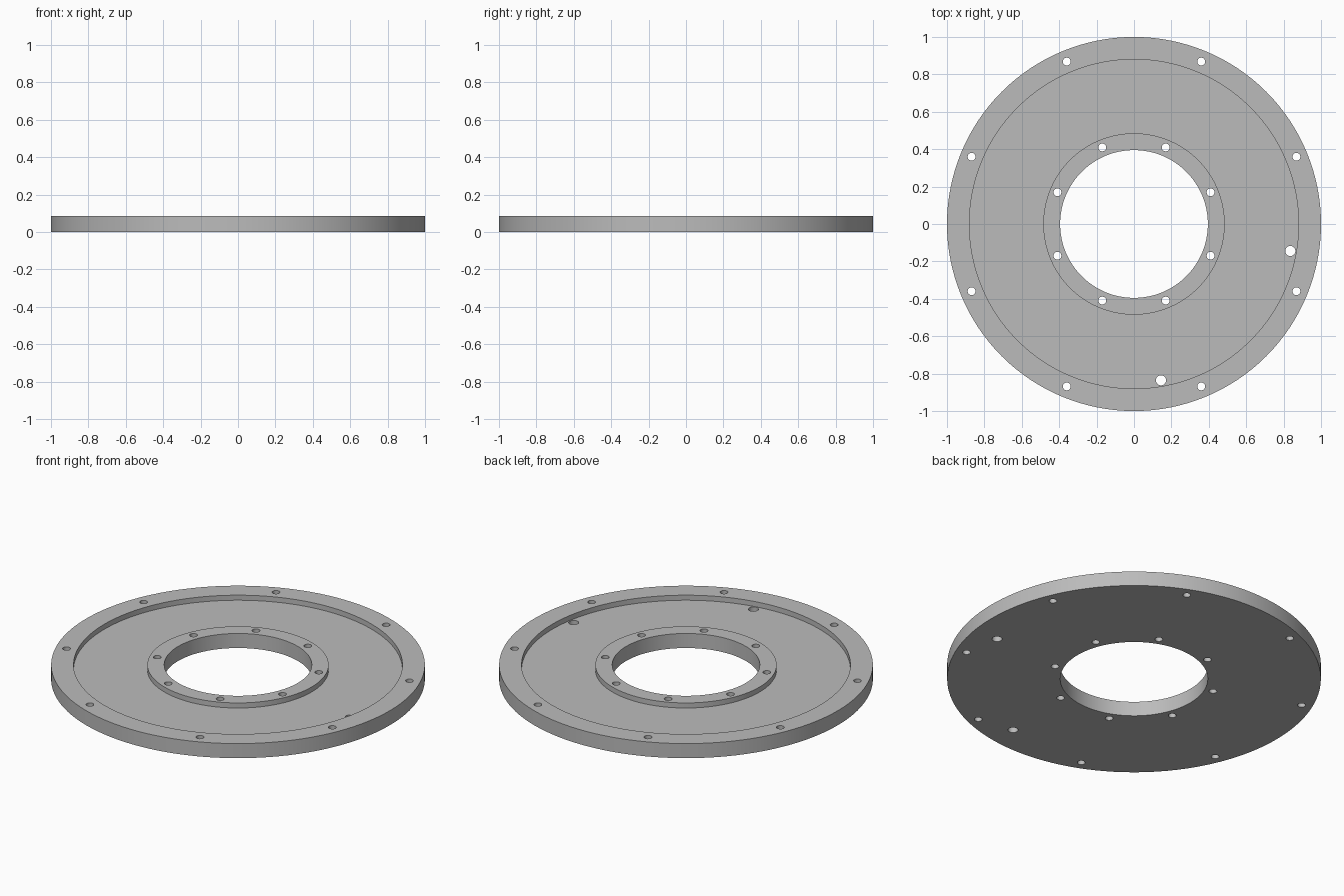
import bpy, bmesh, math
from mathutils import Matrix

cube = bpy.data.objects.get("Cube")
if cube:
    bpy.data.objects.remove(cube, do_unlink=True)

SEGMENTS = 128
HEIGHT = 0.086
FLOOR = 0.056

# Plain grey metal
metal = bpy.data.materials.new("grey metal")
metal.use_nodes = True
grey = (0.5, 0.5, 0.5, 1)
metal.diffuse_color = grey
metal.node_tree.nodes["Principled BSDF"].inputs["Base Color"].default_value = grey


def new_object(name, bm):
    bmesh.ops.recalc_face_normals(bm, faces=bm.faces)
    mesh = bpy.data.meshes.new(name)
    bm.to_mesh(mesh)
    bm.free()
    mesh.materials.append(metal)
    obj = bpy.data.objects.new(name, mesh)
    bpy.context.collection.objects.link(obj)
    return obj


# Flange ring: closed (radius, z) section turned about z
section = [(0.395, 0), (1, 0), (1, HEIGHT), (0.88, HEIGHT),
           (0.88, FLOOR), (0.485, FLOOR), (0.485, HEIGHT), (0.395, HEIGHT)]
bm = bmesh.new()
verts = [bm.verts.new((r, 0, z)) for r, z in section]
edges = [bm.edges.new((v, verts[i - 1])) for i, v in enumerate(verts)]
bmesh.ops.spin(bm, geom=verts + edges, cent=(0, 0, 0), axis=(0, 0, 1),
               angle=math.tau, steps=SEGMENTS, use_merge=True)
bmesh.ops.remove_doubles(bm, verts=bm.verts, dist=1e-5)
flange = new_object("flange_ring", bm)

# Bolt holes: two circles of eight, plus two larger holes in the recess
holes = [(circle, 22.5 + 45 * i, size)
         for circle, size in ((0.94, 0.021), (0.443, 0.021)) for i in range(8)]
holes += [(0.848, -9.8, 0.027), (0.848, -80.2, 0.027)]
bm = bmesh.new()
for circle, angle, size in holes:
    place = (Matrix.Rotation(math.radians(angle), 4, "Z")
             @ Matrix.Translation((circle, 0, HEIGHT / 2)))
    bmesh.ops.create_cone(bm, cap_ends=True, segments=32, radius1=size,
                          radius2=size, depth=0.3, matrix=place)
cutter = new_object("hole_cutter", bm)
cutter.hide_render = True

# Drill the holes
drill = flange.modifiers.new("holes", "BOOLEAN")
drill.operation = "DIFFERENCE"
drill.solver = "EXACT"
drill.object = cutter
bpy.ops.object.select_all(action="DESELECT")
flange.select_set(True)
bpy.context.view_layer.objects.active = flange
bpy.ops.object.modifier_apply(modifier=drill.name)
bpy.data.objects.remove(cutter, do_unlink=True)
bpy.ops.object.shade_smooth_by_angle(angle=math.radians(30))
